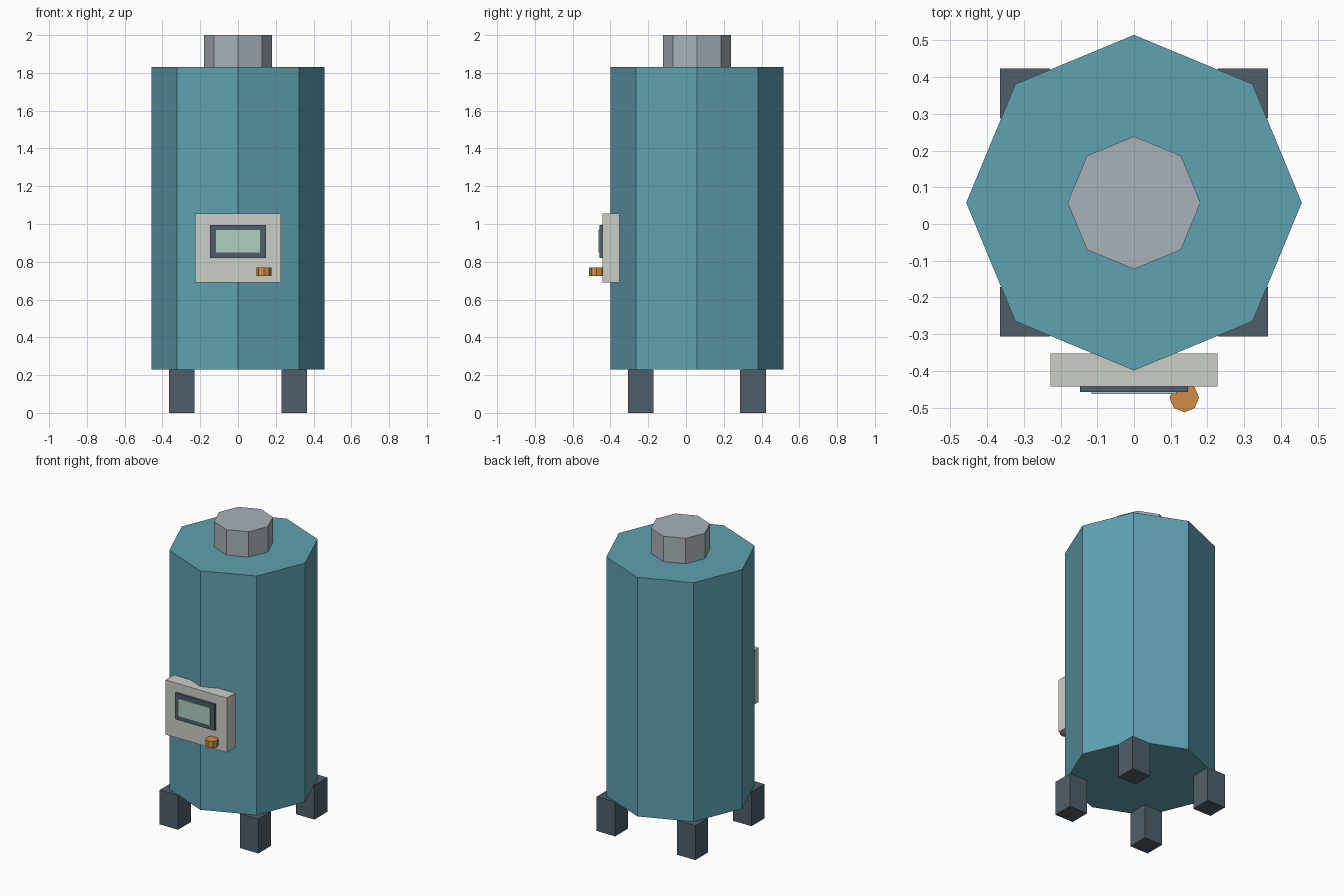
import bpy
import math

cube = bpy.data.objects.get("Cube")
if cube:
    bpy.data.objects.remove(cube, do_unlink=True)


def material(name, rgb):
    """Flat material from an 0-255 display colour, converted to linear."""
    lin = [((c / 255 + 0.055) / 1.055) ** 2.4 for c in rgb] + [1.0]
    mat = bpy.data.materials.new(name)
    mat.use_nodes = True
    mat.diffuse_color = lin
    mat.node_tree.nodes["Principled BSDF"].inputs["Base Color"].default_value = lin
    return mat


TEAL = material("teal paint", (96, 161, 177))
STEEL = material("light steel", (168, 178, 185))
SLATE = material("dark slate", (80, 94, 106))
CREAM = material("warm grey panel", (203, 207, 198))
GLASS = material("pale green screen", (174, 208, 192))
ORANGE = material("orange knob", (210, 140, 68))


def finish(name, mat):
    obj = bpy.context.object
    obj.name = name
    obj.data.name = name
    obj.data.materials.append(mat)
    return obj


def box(name, mat, x, y, z):
    """Box from (min, max) ranges on each axis."""
    ranges = (x, y, z)
    bpy.ops.mesh.primitive_cube_add(size=1, location=[(a + b) / 2 for a, b in ranges])
    obj = finish(name, mat)
    obj.scale = [b - a for a, b in ranges]
    bpy.ops.object.transform_apply(location=False, rotation=False, scale=True)
    return obj


def octagon(name, mat, x, y, radius, z0, z1):
    """Upright eight-sided prism with corners on the axes."""
    bpy.ops.mesh.primitive_cylinder_add(
        vertices=8, radius=radius, depth=z1 - z0, location=(x, y, (z0 + z1) / 2))
    return finish(name, mat)


TANK_Y = 0.058
LEG_OFFSET, LEG_HALF = 0.297, 0.068
FLOOR = 0.23

# Tank body and top cap
octagon("tank", TEAL, 0, TANK_Y, 0.457, FLOOR, 1.83)
octagon("top_cap", STEEL, 0, TANK_Y, 0.181, 1.83, 2.0)

# Four square legs
for side, sx in (("left", 1), ("right", -1)):
    for end, sy in (("front", -1), ("back", 1)):
        cx, cy = sx * LEG_OFFSET, TANK_Y + sy * LEG_OFFSET
        box(f"{end}_{side}_leg", SLATE, (cx - LEG_HALF, cx + LEG_HALF),
            (cy - LEG_HALF, cy + LEG_HALF), (0, FLOOR))

# Control panel with framed screen
box("control_panel", CREAM, (-0.227, 0.227), (-0.442, -0.353), (0.69, 1.055))
box("screen_frame", SLATE, (-0.147, 0.147), (-0.457, -0.440), (0.82, 0.995))
box("screen", GLASS, (-0.116, 0.116), (-0.463, -0.455), (0.85, 0.967))

# Knob under the screen
octagon("knob", ORANGE, 0.137, -0.473, 0.04, 0.725, 0.77)
